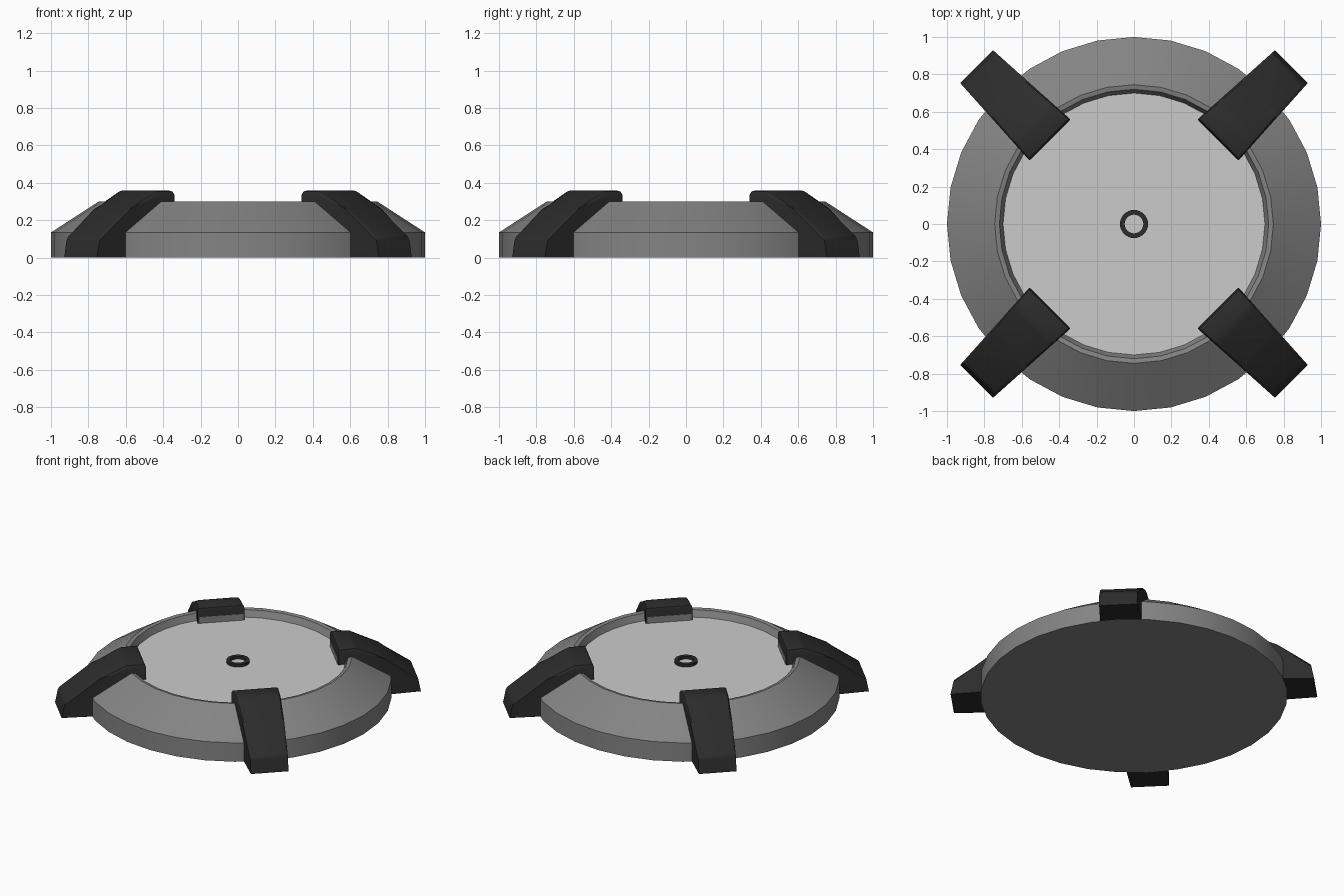
import bpy, bmesh
from math import cos, sin, pi, radians
from mathutils import Matrix

cube = bpy.data.objects.get("Cube")
if cube:
    bpy.data.objects.remove(cube, do_unlink=True)


def material(name, value):
    m = bpy.data.materials.new(name)
    m.use_nodes = True
    colour = (value, value, value, 1)
    m.diffuse_color = colour
    m.node_tree.nodes["Principled BSDF"].inputs["Base Color"].default_value = colour
    return m


GREY = material("mid grey", 0.23)
PALE = material("pale grey", 0.6)
BLACK = material("charcoal", 0.025)


def finish(name, bm, mat, smooth=True):
    bmesh.ops.recalc_face_normals(bm, faces=bm.faces)
    mesh = bpy.data.meshes.new(name)
    bm.to_mesh(mesh)
    bm.free()
    ob = bpy.data.objects.new(name, mesh)
    bpy.context.collection.objects.link(ob)
    mesh.materials.append(mat)
    if smooth:
        bpy.ops.object.select_all(action='DESELECT')
        ob.select_set(True)
        bpy.context.view_layer.objects.active = ob
        bpy.ops.object.shade_smooth_by_angle(angle=radians(25))
    return ob


def lathe(name, profile, mat, sides=32, closed=False):
    """Turn an (r, z) profile around z; open profiles get a base cap."""
    bm = bmesh.new()
    rings = [[bm.verts.new((r * cos(2 * pi * i / sides), r * sin(2 * pi * i / sides), z))
              for i in range(sides)] for r, z in profile]
    pairs = list(zip(rings, rings[1:]))
    if closed:
        pairs.append((rings[-1], rings[0]))
    else:
        bm.faces.new(rings[0])
    for a, b in pairs:
        for i in range(sides):
            j = (i + 1) % sides
            bm.faces.new((a[i], a[j], b[j], b[i]))
    return finish(name, bm, mat)


def radial_block(name, profile, half_width, mat, angle, bevel=0):
    """Extrude an (r, z) side profile across a width that varies with r."""
    bm = bmesh.new()
    sides = [[bm.verts.new((r, s * half_width(r), z)) for r, z in profile] for s in (-1, 1)]
    for side in sides:
        bm.faces.new(side)
    n = len(profile)
    for i in range(n):
        j = (i + 1) % n
        bm.faces.new((sides[0][i], sides[0][j], sides[1][j], sides[1][i]))
    if bevel:
        top = [e for e in bm.edges if min(v.co.z for v in e.verts) > 0.1]
        bmesh.ops.bevel(bm, geom=top, offset=bevel, segments=2, profile=0.5,
                        affect='EDGES', clamp_overlap=True)
    bm.transform(Matrix.Rotation(angle, 4, 'Z'))
    return finish(name, bm, mat)


# Round body with a sloping shoulder and a raised rim
lathe("body", [(1, 0), (1, 0.135), (0.745, 0.3), (0.72, 0.295), (0.7, 0.25)], GREY)

# Pale plate set inside the rim
bm = bmesh.new()
bmesh.ops.create_circle(bm, cap_ends=True, segments=32, radius=0.702,
                        matrix=Matrix.Translation((0, 0, 0.25)))
finish("top_plate", bm, PALE, smooth=False)

# Small collar in the middle
lathe("centre_ring", [(0.075, 0.25), (0.075, 0.27), (0.05, 0.27), (0.05, 0.25)],
      BLACK, closed=True)

# Four tapering clamps, each on a grey pad
clamp = [(0.637, 0.002), (0.637, 0.36), (0.76, 0.36), (0.95, 0.26),
         (1.17, 0.115), (1.19, 0.002)]
pad = [(0.634, 0.24), (0.634, 0.295), (0.72, 0.295), (0.72, 0.24)]
corners = ("back_left", "back_right", "front_right", "front_left")
for i, corner in enumerate(corners):
    turn = radians(45 + 90 * i)
    radial_block(corner + "_clamp", clamp, lambda r: 0.155 - 0.056 * (r - 0.637),
                 BLACK, turn, bevel=0.022)
    radial_block(corner + "_pad", pad, lambda r: 0.148, GREY, turn)
